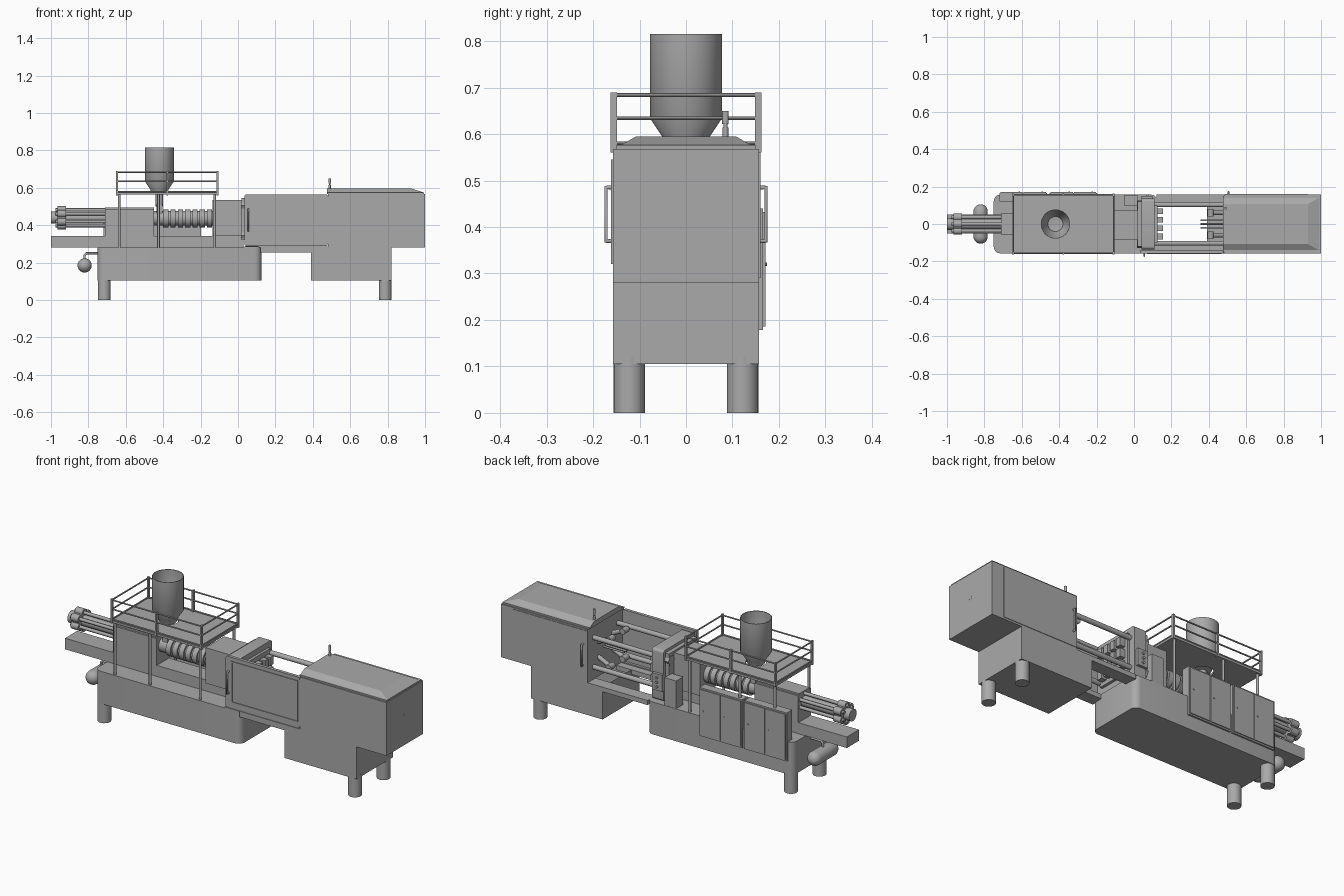
import bpy, bmesh, math
from mathutils import Vector

if "Cube" in bpy.data.objects:
    bpy.data.objects.remove(bpy.data.objects["Cube"], do_unlink=True)

mat = bpy.data.materials.new("machine grey")
mat.use_nodes = True
GREY = (0.4, 0.4, 0.4, 1)
mat.diffuse_color = GREY
mat.node_tree.nodes["Principled BSDF"].inputs["Base Color"].default_value = GREY


def finish(bm, name, smooth=False):
    mesh = bpy.data.meshes.new(name)
    bm.to_mesh(mesh)
    bm.free()
    mesh.materials.append(mat)
    ob = bpy.data.objects.new(name, mesh)
    bpy.context.collection.objects.link(ob)
    if smooth:
        bpy.ops.object.select_all(action='DESELECT')
        ob.select_set(True)
        bpy.context.view_layer.objects.active = ob
        bpy.ops.object.shade_smooth_by_angle(angle=math.radians(35))
    return ob


def box(name, xs, ys, zs, bevel=0, axis=None, open_top=False):
    """Box from ranges; bevel rounds all edges, or only those along one axis."""
    bm = bmesh.new()
    bmesh.ops.create_cube(bm, size=1)
    for v in bm.verts:
        v.co = [r[0] if c < 0 else r[1] for c, r in zip(v.co, (xs, ys, zs))]
    if bevel:
        edges = [e for e in bm.edges if axis is None
                 or abs((e.verts[0].co - e.verts[1].co).normalized()[axis]) > 0.9]
        bmesh.ops.bevel(bm, geom=edges, offset=bevel, segments=5 if axis is not None else 2,
                        profile=0.5, affect='EDGES')
    if open_top:
        bm.normal_update()
        bmesh.ops.delete(bm, geom=[f for f in bm.faces if f.normal.z > 0.9], context='FACES')
    return finish(bm, name, bool(bevel))


def lathe(name, profile, origin, axis, sides=32):
    """Revolve (radius, distance) pairs about an axis through origin."""
    bm = bmesh.new()
    d = Vector(axis).normalized()
    turn = d.to_track_quat('Z', 'Y')
    verts = [bm.verts.new(Vector(origin) + turn @ Vector((r, 0, h))) for r, h in profile]
    edges = [bm.edges.new(p) for p in zip(verts, verts[1:])]
    bmesh.ops.spin(bm, geom=verts + edges, cent=origin, axis=d, angle=math.tau,
                   steps=sides, use_duplicate=False)
    bmesh.ops.remove_doubles(bm, verts=bm.verts, dist=0.0001)
    bmesh.ops.recalc_face_normals(bm, faces=bm.faces)
    return finish(bm, name, True)


def rod(name, a, b, r, sides=16):
    a, b = Vector(a), Vector(b)
    length = (b - a).length
    return lathe(name, [(0, 0), (r, 0), (r, length), (0, length)], a, b - a, sides)


def pipe(name, points, r):
    curve = bpy.data.curves.new(name, 'CURVE')
    curve.dimensions = '3D'
    curve.bevel_depth = r
    spline = curve.splines.new('POLY')
    spline.points.add(len(points) - 1)
    for p, co in zip(spline.points, points):
        p.co = (*co, 1)
    curve.materials.append(mat)
    ob = bpy.data.objects.new(name, curve)
    bpy.context.collection.objects.link(ob)


W = 0.157  # half width of the machine

# Base cabinets, legs and bed rails
box("injection_base", (-0.75, 0.125), (-W, W), (0.105, 0.28), 0.035, 2)
box("clamp_base", (0.39, 0.82), (-W, W), (0.105, 0.28), open_top=True)
for s in (-1, 1):
    for x in (-0.715, 0.787):
        rod("leg", (x, s * 0.122, 0), (x, s * 0.122, 0.12), 0.034, 24)
    ys = sorted((s * 0.09, s * W))
    box("bed_rail", (0.12, 0.48), ys, (0.255, 0.28))

# Clamp housing with tapered hood
box("clamp_housing", (0.48, 1), (-W, W), (0.28, 0.568))
box("hood_lip", (0.475, 0.995), (-0.15, 0.15), (0.568, 0.576))
hood = box("clamp_hood", (0.475, 0.99), (-0.14, 0.14), (0.576, 0.595))
for v in hood.data.vertices:
    if v.co.z > 0.59:
        v.co.y *= 0.77
        if v.co.x > 0.9:
            v.co.x = 0.93
rod("rear_port", (0.997, -0.003, 0.438), (1.001, -0.003, 0.438), 0.01)
lathe("beacon", [(0, 0), (0.006, 0), (0.006, 0.022), (0.004, 0.022), (0.004, 0.03),
                 (0.007, 0.03), (0.007, 0.058), (0, 0.058)], (0.49, 0.085, 0.592), (0, 0, 1))

# Front safety gate with window frame, and the slid-open back gate
box("front_gate", (0.035, 0.48), (-W, -0.14), (0.288, 0.565), 0.012, 1)
for x in (0.07, 0.462):
    box("gate_window_stile", (x, x + 0.006), (-0.161, -W), (0.32, 0.545))
for z in (0.32, 0.539):
    box("gate_window_rail", (0.07, 0.468), (-0.161, -W), (z, z + 0.006))
box("gate_track", (0.03, 0.48), (-W, -0.13), (0.28, 0.286))
box("back_gate", (0.485, 0.93), (W, 0.16), (0.29, 0.56))
for x, s in ((0.055, -1), (0.505, 1)):
    pipe("gate_handle", [(x, s * y, z) for y, z in
                         ((0.155, 0.37), (0.172, 0.37), (0.172, 0.485), (0.155, 0.485))], 0.005)

# Stationary platen, mould half, tie bars
box("stationary_platen", (0.04, 0.11), (-0.135, 0.135), (0.285, 0.56), 0.015, 0)
box("mould_backplate", (0.11, 0.125), (-0.1, 0.1), (0.32, 0.53))
for y in (-0.07, -0.025, 0.02, 0.065):
    for z in (0.34, 0.4, 0.46):
        box("mould_block", (0.125, 0.155), (y - 0.012, y + 0.018), (z, z + 0.045))
for sy in (-1, 1):
    for z in (0.345, 0.505):
        y = sy * 0.103
        rod("tie_bar", (0.02, y, z), (0.5, y, z), 0.013)
        rod("tie_bar_nut", (0.015, y, z), (0.04, y, z), 0.026, 6)
box("platen_panel", (0.04, 0.1), (0.135, 0.15), (0.345, 0.435))
for z in (0.365, 0.39, 0.415):
    rod("panel_button", (0.07, 0.148, z), (0.07, 0.158, z), 0.007)

# Ejector rods and toggle links
for y in (-0.02, 0, 0.02):
    rod("ejector_rod", (0.355, y, 0.425), (0.49, y, 0.425), 0.005)
for s in (-1, 1):
    for z in (0.35, 0.5):
        rod("toggle_link", (0.41, s * 0.06, z), (0.49, s * 0.06, 0.425 + (z - 0.425) * 0.5), 0.012)
        rod("toggle_pin", (0.41, s * 0.04, z), (0.41, s * 0.08, z), 0.016)

# Injection bed, carriage, and nozzle housing
box("injection_bed", (-1, 0.03), (-0.052, 0.052), (0.282, 0.342))
box("carriage_block", (-0.71, -0.45), (-0.055, 0.055), (0.342, 0.488))
box("carriage_cap", (-0.71, -0.45), (-0.045, 0.045), (0.488, 0.496))
box("nozzle_housing", (-0.135, 0.018), (-0.085, 0.075), (0.342, 0.535))
box("nozzle_flange", (0.018, 0.042), (-0.12, 0.12), (0.32, 0.545))
box("valve_box", (-0.05, 0.02), (0.095, 0.155), (0.28, 0.43))

# Heated barrel with bands
profile = [(0, 0), (0.038, 0), (0.038, 0.045)]
for i in range(7):
    h = 0.05 + i * 0.039
    profile += [(0.038, h), (0.048, h), (0.048, h + 0.028), (0.038, h + 0.028)]
profile += [(0.038, 0.325), (0, 0.325)]
lathe("heated_barrel", profile, (-0.45, 0, 0.437), (1, 0, 0))
box("feed_throat", (-0.435, -0.405), (-0.025, 0.025), (0.44, 0.51))

# Drive motor, flanges and guide rods
C = 0.44
lathe("motor", [(0, 0), (0.032, 0), (0.032, 0.035), (0.045, 0.035), (0.045, 0.08),
                (0.028, 0.08), (0.028, 0.3), (0, 0.3)], (-1, 0, C), (1, 0, 0))
for i in range(6):
    a = math.radians(60 * i + 30)
    y, z = 0.042 * math.cos(a), C + 0.042 * math.sin(a)
    rod("motor_lug", (-0.965, y, z), (-0.92, y, z), 0.02, 12)
    rod("guide_rod", (-0.975, y, z), (-0.7, y, z), 0.009, 12)

# Accumulator tank and pipe
lathe("accumulator_tank",
      [(0.038 * math.sin(math.radians(t)), (-0.067 if t <= 90 else 0.067)
        - 0.038 * math.cos(math.radians(t))) for t in list(range(0, 91, 15)) + [90.01]
       + list(range(105, 181, 15))], (-0.82, 0, 0.185), (0, 1, 0))
pipe("tank_pipe", [(-0.82, 0, 0.215), (-0.82, 0, 0.24), (-0.81, 0, 0.25), (-0.74, 0, 0.25)], 0.006)

# Electrical cabinets on the back
for x0 in (-0.72, -0.452):
    box("cabinet", (x0, x0 + 0.255), (0.12, 0.166), (0.178, 0.44))
    for x in (x0 + 0.006, x0 + 0.13):
        box("cabinet_door", (x, x + 0.119), (0.166, 0.171), (0.186, 0.432))
        rod("door_lock", (x + 0.1, 0.17, 0.32), (x + 0.1, 0.174, 0.32), 0.004, 8)

# Service platform with a hole for the hopper
deck = box("platform_deck", (-0.65, -0.105), (-0.16, 0.16), (0.563, 0.574))
cutter = rod("deck_hole_cutter", (-0.42, 0, 0.5), (-0.42, 0, 0.6), 0.052, 32)
cut = deck.modifiers.new("hole", 'BOOLEAN')
cut.object = cutter
cutter.hide_render = True
cutter.hide_viewport = True
cutter.display_type = 'WIRE'
X0, X1, Y = -0.646, -0.109, 0.156
for s in (-1, 1):
    for x in (X0, -0.378, X1):
        box("rail_post", (x - 0.005, x + 0.005), sorted((s * 0.149, s * 0.163)), (0.56, 0.69))
    for x in (-0.635, -0.425, -0.125):
        rod("platform_leg", (x, s * 0.145, 0.28), (x, s * 0.145, 0.565), 0.007, 12)
for z in (0.58, 0.634, 0.684):
    for s in (-1, 1):
        rod("long_handrail", (X0, s * Y, z), (X1, s * Y, z), 0.004, 8)
    for x in (X0, X1):
        rod("short_handrail", (x, -Y, z), (x, Y, z), 0.004, 8)

# Open hopper with funnel and feed pipe
lathe("hopper", [(0.02, 0.5), (0.02, 0.565), (0.043, 0.57), (0.048, 0.59), (0.078, 0.635), (0.078, 0.815),
                 (0.075, 0.815), (0.075, 0.636), (0.045, 0.591), (0.04, 0.573), (0, 0.568)],
      (-0.42, 0, 0), (0, 0, 1), 48)
